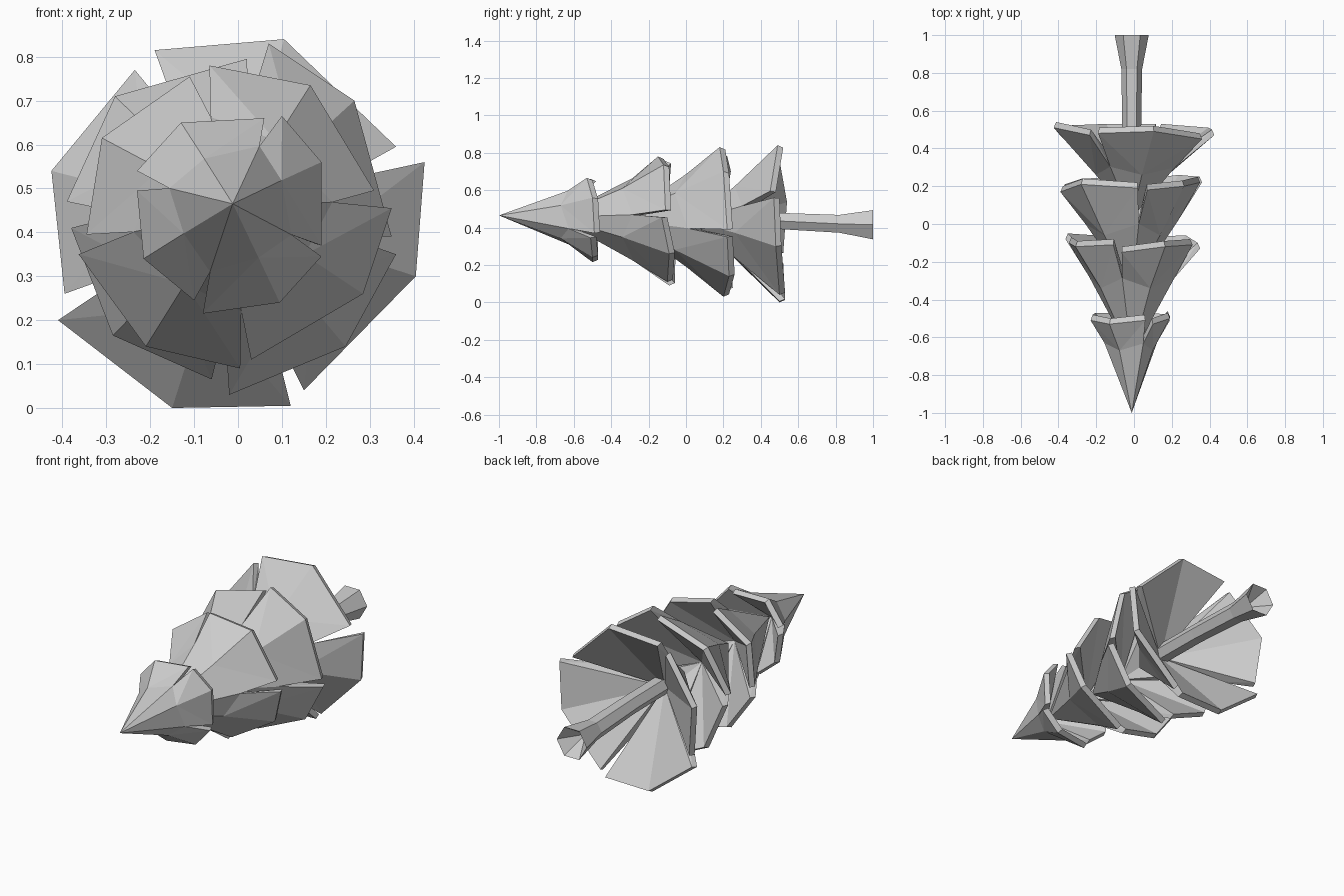
import bpy, bmesh, math
from mathutils import Vector

if "Cube" in bpy.data.objects:
    bpy.data.objects.remove(bpy.data.objects["Cube"])

CX = -0.012  # tree axis in x


def make_object(name, bm):
    bmesh.ops.recalc_face_normals(bm, faces=bm.faces)
    mesh = bpy.data.meshes.new(name)
    bm.to_mesh(mesh)
    bm.free()
    ob = bpy.data.objects.new(name, mesh)
    bpy.context.collection.objects.link(ob)
    return ob


def bough_solid(bm, outer, inner_apex):
    """Closed bough: faceted top (apex, 3 middle, 3 rim points), plain fan beneath."""
    a = [bm.verts.new(p) for p in outer]
    core = bm.verts.new(inner_apex)
    under = []
    for p in outer[4:]:
        d = Vector((CX - p.x, 0, 0.43 - p.z)).normalized() * 0.013
        under.append(bm.verts.new(p + d + Vector((0, 0.03, 0))))
    for f in [(0, 1, 2), (0, 2, 3), (1, 4, 2), (4, 5, 2), (2, 5, 6), (2, 6, 3)]:
        bm.faces.new([a[i] for i in f])
    for i in (0, 1):
        bm.faces.new((core, under[i + 1], under[i]))
        bm.faces.new((a[4 + i], under[i], under[i + 1], a[5 + i]))
    for joint, rim, low in [(a[1], a[4], under[0]), (a[3], a[6], under[2])]:
        bm.faces.new((joint, rim, low))
        bm.faces.new((joint, low, core))
        bm.faces.new((joint, core, a[0]))


def tier(name, apex_y, apex_z, mid_y, core_y, frac, zc, slit, boughs):
    bm = bmesh.new()
    apex = Vector((CX, apex_y, apex_z))
    core = Vector((CX, core_y, zc))
    centre = Vector((CX, mid_y, zc * 0.5 + apex_z * 0.5))

    def mid(p):
        return centre + Vector((p.x - CX, 0, p.z - zc)) * frac

    rims = [[Vector(p) for p in bough] for bough in boughs]
    n = len(rims)
    # neighbouring boughs share their joint points, then split outward
    joints = []
    for i in range(n):
        edge = (rims[i - 1][2] + rims[i][0]) / 2
        joints.append(mid(edge).lerp(edge, slit))
    for i, rim in enumerate(rims):
        top = [apex, joints[i], mid(rim[1]), joints[(i + 1) % n]] + rim
        bough_solid(bm, top, core)
    return make_object(name, bm)


# Tiers of boughs, tip first; rim points run clockwise seen from the front
tier("tip_boughs", -1.0, 0.465, -0.67, -0.72, 0.55, 0.445, 0.25, [
    [(-.23, -.51, .54), (-.13, -.53, .65), (.06, -.51, .66)],
    [(.10, -.53, .665), (.19, -.50, .56), (.19, -.49, .37)],
    [(.19, -.51, .345), (.095, -.50, .24), (-.08, -.50, .215)],
    [(-.10, -.50, .245), (-.215, -.50, .34), (-.23, -.51, .495)]])

tier("upper_boughs", -0.70, 0.455, -0.34, -0.40, 0.55, 0.44, 0.25, [
    [(-.345, -.10, .395), (-.31, -.12, .615), (-.11, -.11, .755)],
    [(-.065, -.15, .78), (.165, -.12, .735), (.31, -.11, .495)],
    [(.35, -.13, .455), (.285, -.09, .26), (.03, -.10, .11)],
    [(.005, -.09, .09), (-.21, -.09, .14), (-.363, -.08, .35)]])

tier("middle_boughs", -0.35, 0.445, -0.06, -0.12, 0.54, 0.43, 0.25, [
    [(-.39, .17, .47), (-.28, .21, .71), (.02, .19, .795)],
    [(.07, .18, .83), (.265, .20, .70), (.35, .22, .39)],
    [(.36, .22, .35), (.245, .23, .14), (-.02, .20, .03)],
    [(-.06, .22, .065), (-.285, .21, .165), (-.38, .18, .41)]])

tier("lower_boughs", 0.03, 0.435, 0.26, 0.20, 0.46, 0.42, 0.2, [
    [(-.395, .49, .26), (-.425, .51, .54), (-.235, .47, .77)],
    [(-.19, .48, .815), (.105, .49, .84), (.36, .45, .595)],
    [(.425, .47, .56), (.405, .48, .30), (.15, .50, .04)],
    [(.12, .50, .005), (-.15, .50, .0), (-.41, .49, .20)]])

# Six-sided trunk flaring at a hollowed foot
bm = bmesh.new()
rings = []
for y, z, r in [(0.1, .44, .05), (.5, .435, .05), (.82, .42, .055), (1.0, .415, .09)]:
    rings.append([bm.verts.new((CX + r * math.cos(i * math.pi / 3), y,
                                z + r * math.sin(i * math.pi / 3)))
                  for i in range(6)])
for lo, hi in zip(rings, rings[1:]):
    for i in range(6):
        j = (i + 1) % 6
        bm.faces.new((lo[i], lo[j], hi[j], hi[i]))
bm.faces.new(rings[0])
hollow = bm.verts.new((CX, 0.88, .42))
for i in range(6):
    bm.faces.new((rings[-1][i], rings[-1][(i + 1) % 6], hollow))
make_object("trunk", bm)
